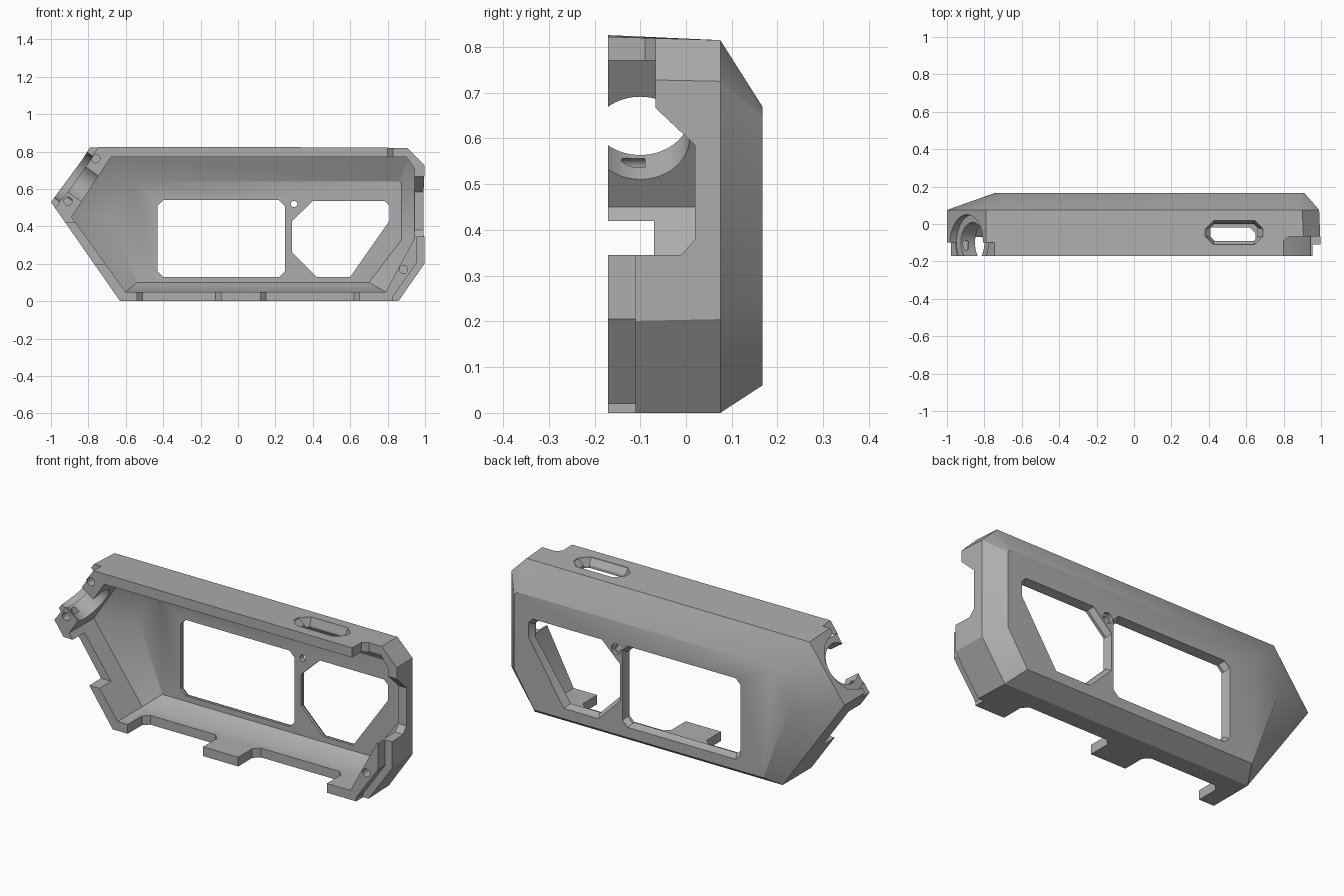
import bpy
import bmesh
import math
from mathutils import Vector, Matrix

cube = bpy.data.objects.get("Cube")
if cube:
    bpy.data.objects.remove(cube, do_unlink=True)

grey = bpy.data.materials.new("matte grey")
grey.use_nodes = True
tone = (0.42, 0.42, 0.42, 1)
grey.diffuse_color = tone
grey.node_tree.nodes["Principled BSDF"].inputs["Base Color"].default_value = tone


def make(name, bm):
    bmesh.ops.recalc_face_normals(bm, faces=bm.faces)
    mesh = bpy.data.meshes.new(name)
    bm.to_mesh(mesh)
    bm.free()
    mesh.materials.append(grey)
    ob = bpy.data.objects.new(name, mesh)
    bpy.context.collection.objects.link(ob)
    return ob


def loft(name, rings):
    """Closed solid through rings of 3D points."""
    bm = bmesh.new()
    loops = [[bm.verts.new(p) for p in ring] for ring in rings]
    n = len(loops[0])
    for a, b in zip(loops, loops[1:]):
        for i in range(n):
            j = (i + 1) % n
            bm.faces.new((a[i], a[j], b[j], b[i]))
    bm.faces.new(loops[0])
    bm.faces.new(loops[-1])
    return make(name, bm)


def ring(points, y):
    return [(x, y, z) for x, z in points]


def prism(name, points, y0, y1):
    return loft(name, [ring(points, y0), ring(points, y1)])


def grow(points, d):
    """Offset a clockwise-free convex outline away from its centre."""
    c = sum((Vector(p) for p in points), Vector((0, 0))) / len(points)
    out = []
    for p in points:
        v = Vector(p) - c
        out.append(tuple(Vector(p) + Vector((math.copysign(d, v.x), math.copysign(d, v.y)))))
    return out


def chamfered(x0, x1, z0, z1, c):
    return [(x0 + c, z0), (x1 - c, z0), (x1, z0 + c), (x1, z1 - c),
            (x1 - c, z1), (x0 + c, z1), (x0, z1 - c), (x0, z0 + c)]


def rod(name, centre, axis, radius, length, sides=48):
    bm = bmesh.new()
    turn = Vector(axis).to_track_quat('Z', 'Y').to_matrix().to_4x4()
    bmesh.ops.create_cone(bm, cap_ends=True, segments=sides, radius1=radius, radius2=radius,
                          depth=length, matrix=Matrix.Translation(centre) @ turn)
    return make(name, bm)


# Shell: outer walls tapering to the back panel
rim = [(-1, .53), (-.79, .826), (.91, .822), (1, .73), (1, .2), (.86, 0), (-.63, 0)]
edge = [(-1, .53), (-.79, .815), (.9, .815), (.99, .725), (.99, .205), (.85, 0), (-.63, 0)]
back = [(-.74, .49), (-.63, .67), (.89, .67), (.91, .65), (.91, .25), (.79, .06), (-.58, .06)]
shell = loft("case_shell", [ring(rim, -.17), ring(edge, .075), ring(back, .167)])

# Cavity, open at the front
hollow = [(-.89, .45), (-.68, .77), (.9, .77), (.945, .71), (.945, .34), (.79, .05), (-.6, .05)]
floor = [(-.68, .45), (-.56, .64), (.86, .64), (.875, .63), (.875, .33), (.7, .1), (-.54, .1)]
cutters = [loft("cavity", [ring(hollow, -.3), ring(hollow, .04), ring(floor, .125)])]

# Panel windows, flared at the back
wide = chamfered(-.43, .25, .13, .54, .03)
angled = [(.29, .26), (.42, .13), (.6, .13), (.81, .43), (.81, .51), (.785, .535), (.4, .535), (.29, .43)]
for name, shape in (("wide_window", wide), ("angled_window", angled)):
    flare = grow(shape, .014)
    cutters.append(loft(name, [ring(shape, .08), ring(shape, .14), ring(flare, .165), ring(flare, .25)]))
cutters.append(rod("pin_hole", (.3, .15, .52), (0, 1, 0), .017, .2))
cutters.append(rod("pin_countersink", (.3, .19, .52), (0, 1, 0), .028, .08))

# Slot in the top wall with a stepped border
slot = chamfered(.41, .66, -.09, .0, .02)
border = chamfered(.38, .69, -.11, .018, .045)
cutters.append(loft("top_slot", [[(x, y, z) for x, y in slot] for z in (.7, .9)]))
cutters.append(loft("top_slot_border", [[(x, y, z) for x, y in s]
                                        for s, z in ((slot, .785), (border, .815), (border, .9))]))

# Notches in the right wall and the top corner
side = [(-.3, .345), (-.01, .345), (.02, .38), (.02, .585), (-.07, .67), (-.07, .95), (-.3, .95)]
cutters.append(loft("side_notch", [[(x, y, z) for y, z in side] for x in (.905, 1.2)]))
corner = [(.8, -.3), (.8, -.09), (.83, -.067), (1.2, -.067), (1.2, -.3)]
cutters.append(loft("corner_notch", [[(x, y, z) for x, y in corner] for z in (.66, .95)]))

# Lower corner keeps an inset lip
cutters.append(prism("corner_step", [(.825, -.1), (.825, .02), (.955, .205), (.955, .35),
                                     (1.2, .35), (1.2, -.1)], -.3, -.11))

# Tabs along the bottom are what the notches leave
for x0, x1 in ((-.54, -.09), (.12, .65)):
    c = .03
    gap = [(x0, -.3), (x0, -.02 - c), (x0 + c, -.02), (x1 - c, -.02), (x1, -.02 - c), (x1, -.3)]
    cutters.append(loft("bottom_notch", [[(x, y, z) for x, y in gap] for z in (-.1, .055)]))

# Notch in the lower left wall
cutters.append(prism("left_notch", [(-1.1, .42), (-.85, .42), (-.7, .2), (-1.1, .2)], -.3, -.07))

# Round cradle through the thick upper left wall, with a step outside
axis = Vector((-.815, 0, .58))
mid = Vector((-.895, -.1, .675))
cutters.append(rod("cradle_bore", mid, axis, .108, .5))
cutters.append(rod("cradle_counterbore", mid + axis * .05, axis, .15, .18))
along = Vector((.58, 0, .815))
out = [mid + along * s + axis * d for s, d in ((-.4, -.035), (.4, -.035), (.4, .2), (-.4, .2))]
cutters.append(prism("cradle_step", [(p.x, p.z) for p in out], -.3, -.1))

# Screw holes in the rim
for x, z in ((-.76, .762), (-.908, .535), (.885, .17)):
    cutters.append(rod("screw_hole", (x, -.17, z), (0, 1, 0), .022, .16, 24))

# Apply the cuts
for cutter in cutters:
    mod = shell.modifiers.new(cutter.name, 'BOOLEAN')
    mod.operation = 'DIFFERENCE'
    mod.solver = 'EXACT'
    mod.object = cutter
bpy.context.view_layer.update()
result = bpy.data.meshes.new_from_object(shell.evaluated_get(bpy.context.evaluated_depsgraph_get()))
shell.modifiers.clear()
shell.data = result
for cutter in cutters:
    bpy.data.objects.remove(cutter, do_unlink=True)
result.materials.clear()
result.materials.append(grey)
for poly in result.polygons:
    poly.material_index = 0

for ob in bpy.context.selected_objects:
    ob.select_set(False)
bpy.context.view_layer.objects.active = shell
shell.select_set(True)
bpy.ops.object.shade_smooth_by_angle(angle=math.radians(31))
